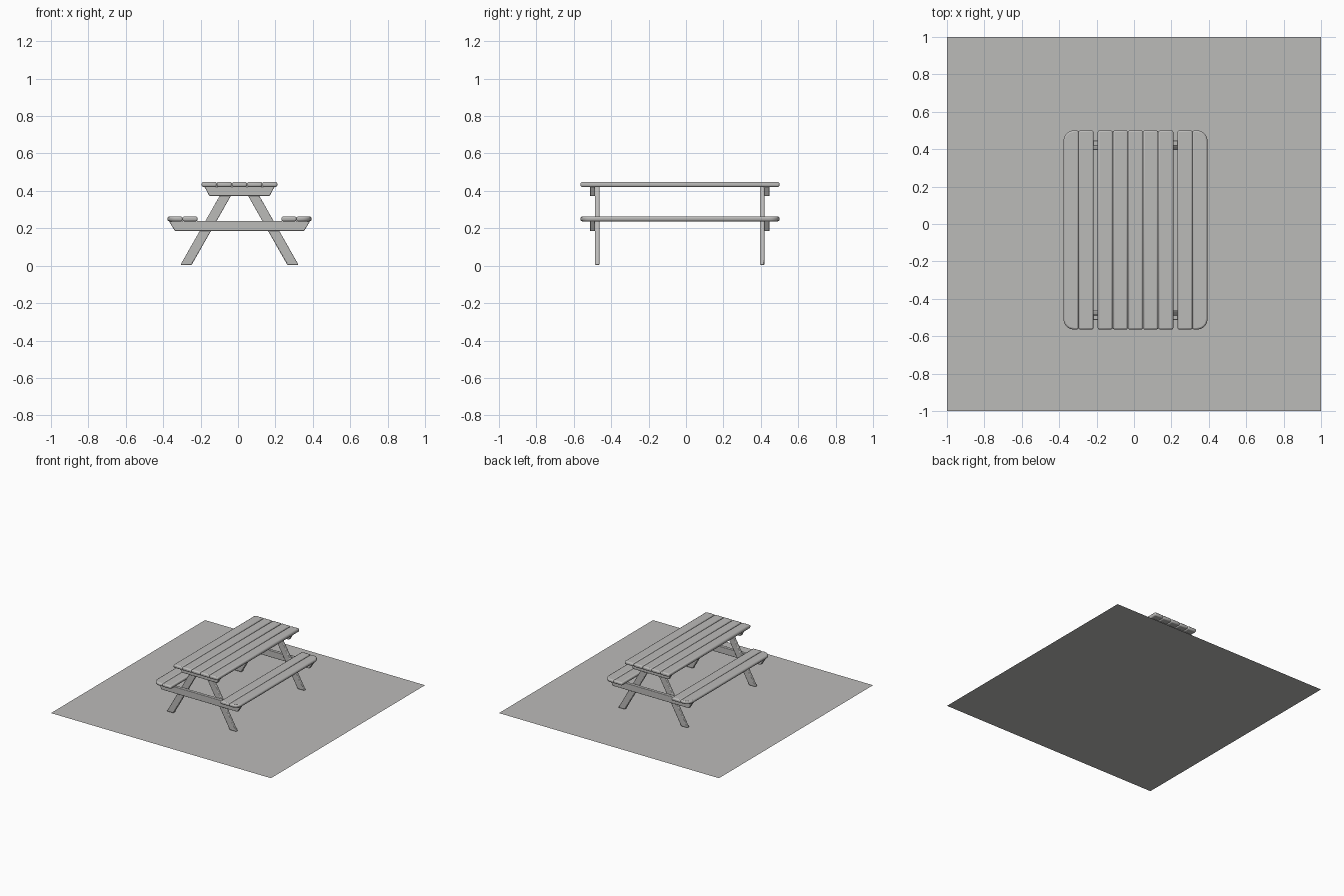
import bpy, bmesh, math
from mathutils import Vector

if "Cube" in bpy.data.objects:
    bpy.data.objects.remove(bpy.data.objects["Cube"])

grey = bpy.data.materials.new("weathered grey")
grey.diffuse_color = (0.5, 0.495, 0.485, 1)
grey.use_nodes = True
grey.node_tree.nodes["Principled BSDF"].inputs["Base Color"].default_value = grey.diffuse_color

CX = 0.008                      # table is slightly off the sheet's centre
Y0, Y1 = -0.564, 0.500          # plank ends


def prism(name, outline, direction, bevel=0.0, segments=2):
    """Extrude a flat outline of 3D points along a direction."""
    bm = bmesh.new()
    face = bm.faces.new([bm.verts.new(p) for p in outline])
    ext = bmesh.ops.extrude_face_region(bm, geom=[face], use_keep_orig=True)
    verts = [v for v in ext["geom"] if isinstance(v, bmesh.types.BMVert)]
    bmesh.ops.translate(bm, verts=verts, vec=Vector(direction))
    bmesh.ops.recalc_face_normals(bm, faces=bm.faces)
    mesh = bpy.data.meshes.new(name)
    bm.to_mesh(mesh)
    bm.free()
    ob = bpy.data.objects.new(name, mesh)
    bpy.context.collection.objects.link(ob)
    mesh.materials.append(grey)
    if bevel:
        mod = ob.modifiers.new("bevel", "BEVEL")
        mod.width, mod.segments = bevel, segments
        mod.limit_method = "ANGLE"
        mod.angle_limit = math.radians(35)
    bpy.ops.object.select_all(action="DESELECT")
    ob.select_set(True)
    bpy.context.view_layer.objects.active = ob
    bpy.ops.object.shade_smooth_by_angle(angle=math.radians(35))
    return ob


def plank(name, xa, xb, za, zb, round_side=0):
    """Board along y; round_side (-1 / 1) rounds both corners of that side."""
    if round_side == 0:
        pts = [(xa, Y0), (xb, Y0), (xb, Y1), (xa, Y1)]
    else:
        outer, inner = (xb, xa) if round_side > 0 else (xa, xb)
        r = 0.055
        pts = [(inner, Y1), (inner, Y0)]
        for i in range(7):
            a = math.radians(15 * i)
            pts.append((outer - round_side * r * (1 - math.sin(a)),
                        Y0 + r * (1 - math.cos(a))))
        for i in range(7):
            a = math.radians(15 * i)
            pts.append((outer - round_side * r * (1 - math.cos(a)),
                        Y1 - r * (1 - math.sin(a))))
    return prism(name, [(x, y, za) for x, y in pts], (0, 0, zb - za), 0.009)


# flat square sheet under the table
bpy.ops.mesh.primitive_plane_add(size=2)
sheet = bpy.context.object
sheet.name = "base_sheet"
sheet.data.materials.append(grey)

# five table top planks
W = 0.081
for i in range(5):
    xa = CX - 2.5 * W + i * W
    plank(f"top_plank_{i + 1}", xa, xa + W, 0.421, 0.448)

# two seat planks per side, the outer one with rounded corners
for s, side in ((-1, "left"), (1, "right")):
    for inner, label, rnd in ((0.224, "inner", 0), (0.304, "outer", s)):
        xs = sorted((CX + s * inner, CX + s * (inner + W)))
        plank(f"{side}_{label}_seat_plank", xs[0], xs[1], 0.237, 0.263, rnd)

# end frames: tapered beams on the outside, splayed legs just inside
for end, beam_y, leg_y in (("front", -0.513, -0.487), ("back", 0.419, 0.395)):
    for label, top, bottom, zt, zb in (
            ("seat_beam", 0.378, 0.345, 0.239, 0.185),
            ("top_beam", 0.188, 0.161, 0.423, 0.373)):
        prism(f"{end}_{label}",
              [(CX - top, beam_y, zt), (CX - bottom, beam_y, zb),
               (CX + bottom, beam_y, zb), (CX + top, beam_y, zt)],
              (0, 0.027, 0), 0.003)
    for s, side in ((-1, "left"), (1, "right")):
        prism(f"{end}_{side}_leg",
              [(CX + s * x, leg_y, z) for x, z in
               ((0.316, 0.004), (0.256, 0.004), (0.018, 0.423), (0.078, 0.423))],
              (0, 0.024, 0), 0.005)
